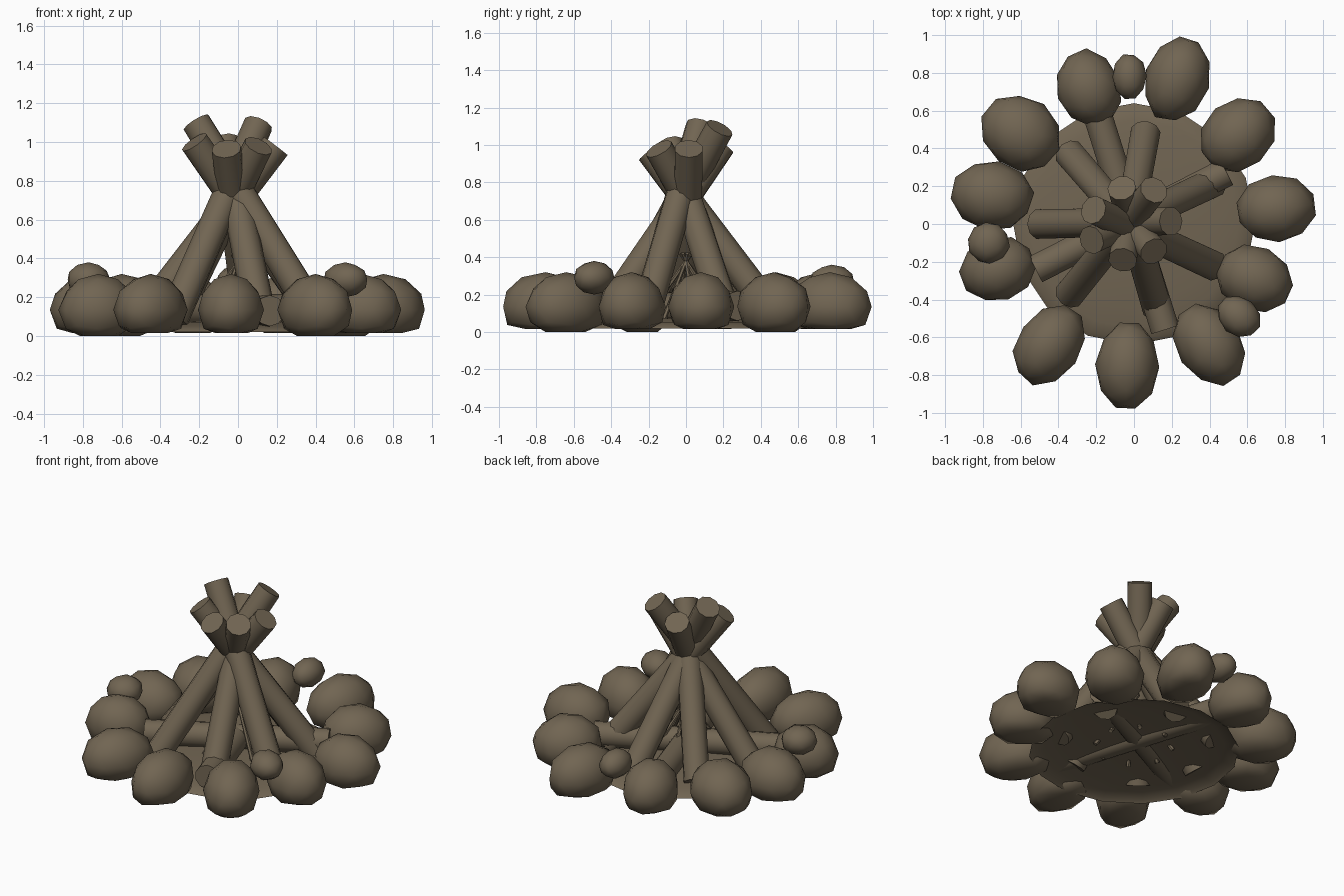
import bpy, bmesh, math, random
from mathutils import Vector, Matrix

if "Cube" in bpy.data.objects:
    bpy.data.objects.remove(bpy.data.objects["Cube"])

random.seed(4)
brown = bpy.data.materials.new("earth_brown")
brown.diffuse_color = (0.165, 0.13, 0.085, 1)
brown.use_nodes = True
brown.node_tree.nodes["Principled BSDF"].inputs["Base Color"].default_value = brown.diffuse_color


def finish(bm, name, angle):
    bmesh.ops.recalc_face_normals(bm, faces=bm.faces)
    me = bpy.data.meshes.new(name)
    bm.to_mesh(me)
    bm.free()
    me.materials.append(brown)
    ob = bpy.data.objects.new(name, me)
    bpy.context.collection.objects.link(ob)
    bpy.ops.object.select_all(action='DESELECT')
    ob.select_set(True)
    bpy.context.view_layer.objects.active = ob
    bpy.ops.object.shade_smooth_by_angle(angle=math.radians(angle))
    return ob


def log(name, a, b, r1, r2, sides=10):
    """Tapered round log from point a to point b."""
    a, b = Vector(a), Vector(b)
    d = b - a
    m = Matrix.Translation((a + b) / 2) @ d.to_track_quat('Z', 'Y').to_matrix().to_4x4()
    bm = bmesh.new()
    bmesh.ops.create_cone(bm, cap_ends=True, segments=sides, radius1=r1,
                          radius2=r2, depth=d.length, matrix=m)
    return finish(bm, name, 45)


def stone(name, x, y, z, length, width, height, floor=None):
    """Faceted pebble with its long axis pointing to the fire."""
    bm = bmesh.new()
    bmesh.ops.create_icosphere(bm, subdivisions=2, radius=1)
    rot = Matrix.Rotation(math.atan2(y, x), 4, 'Z')
    for v in bm.verts:
        k = random.uniform(0.98, 1.05)
        p = rot @ Vector((v.co.x * length * k, v.co.y * width * k, v.co.z * height))
        p += Vector((x, y, z))
        if floor is not None:
            p.z = max(p.z, floor)
        v.co = p
    return finish(bm, name, 50)


# ring of large stones: x, y, half length, half width
ring = [(-0.60, 0.48, .22, .19), (-0.24, 0.72, .205, .17), (0.23, 0.77, .23, .17),
        (0.55, 0.47, .21, .18), (0.75, 0.08, .21, .175), (0.64, -0.29, .21, .17),
        (0.40, -0.64, .23, .17), (-0.035, -0.75, .235, .165), (-0.45, -0.64, .225, .165),
        (-0.72, -0.24, .20, .165), (-0.75, 0.15, .215, .18)]
for i, (x, y, a, b) in enumerate(ring):
    stone(f"ring_stone_{i + 1}", x, y, 0.135, a, b, 0.185, 0.0 if i % 3 == 0 else 0.015)

# small stones resting on the ring
stone("small_stone_1", -0.77, -0.10, 0.29, .11, .11, .09)
stone("small_stone_2", 0.555, -0.49, 0.29, .12, .10, .09)
stone("small_stone_3", -0.025, 0.78, 0.27, .12, .09, .09)

# shallow hollow ash mound
bm = bmesh.new()
bmesh.ops.create_uvsphere(bm, u_segments=16, v_segments=12, radius=1)
bmesh.ops.delete(bm, geom=[v for v in bm.verts if v.co.z < -0.01], context='VERTS')
for v in bm.verts:
    v.co = (v.co.x * 0.64, v.co.y * 0.64, 0.02 + v.co.z * 0.06)
finish(bm, "ash_mound", 60)

# logs lying on the ground
log("ground_log_1", (0.49, 0.275, 0.14), (-0.52, -0.24, 0.13), .08, .08)
log("ground_log_2", (0.165, -0.56, 0.13), (-0.20, 0.60, 0.13), .08, .08)

# leaning logs: foot x, y then top x, y, z
leaning = [(0.06, 0.48, -0.06, -0.19, .965), (-0.34, 0.37, 0.105, -0.145, .98),
           (-0.50, 0.0, 0.195, 0.015, .98), (-0.34, -0.37, 0.105, 0.18, 1.09),
           (0.12, -0.44, -0.065, 0.19, 1.00), (0.42, -0.22, -0.215, 0.075, 1.10),
           (0.42, 0.22, -0.225, -0.085, 1.00)]
for i, (x, y, tx, ty, tz) in enumerate(leaning):
    log(f"leaning_log_{i + 1}", (x, y, 0.075), (tx, ty, tz), .082, .077)

# thin kindling inside the cone of logs
for i in range(8):
    a = math.tau * (i + 0.3) / 8
    log(f"twig_{i + 1}", (0.24 * math.cos(a), 0.24 * math.sin(a), 0.05),
        (-0.03 * math.cos(a), -0.03 * math.sin(a), 0.42), .014, .010, 6)
